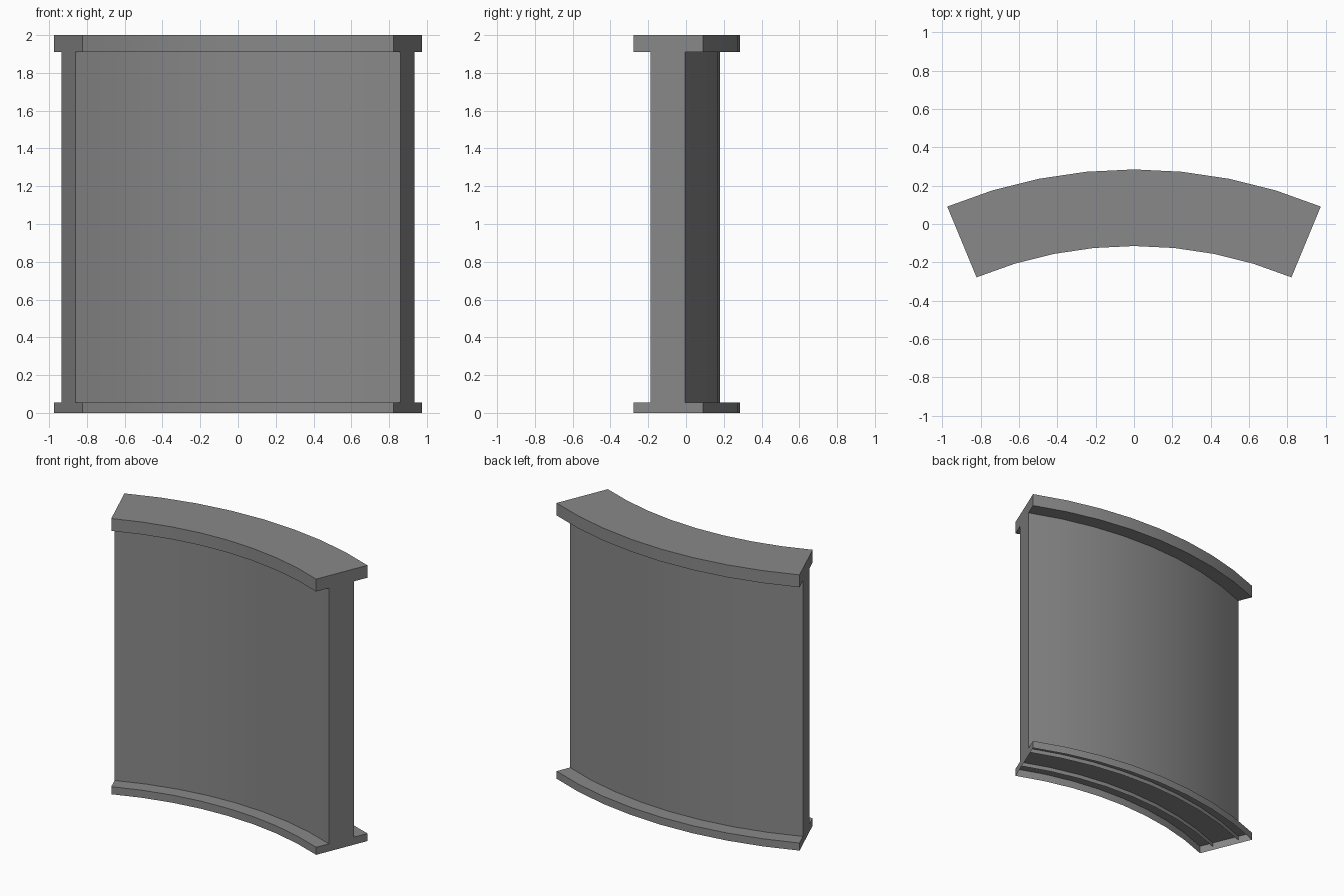
import bpy, bmesh, math

cube = bpy.data.objects.get("Cube")
if cube:
    bpy.data.objects.remove(cube, do_unlink=True)

# Shared arc: a 45 degree sweep in eight flat segments
CENTRE_Y = -2.263
HALF_ANGLE = math.radians(22.5)
SEGMENTS = 8
FLANGE = (2.148, 2.548)
WALL = (2.247, 2.443)

grey = bpy.data.materials.new("plain grey")
grey.use_nodes = True
colour = (0.25, 0.25, 0.25, 1)
grey.diffuse_color = colour
grey.node_tree.nodes["Principled BSDF"].inputs["Base Color"].default_value = colour


def curved_slab(name, radii, low, high, open_bottom=False, open_top=False):
    """Sweep a rectangular section along the arc and cap its ends."""
    inner, outer = radii
    section = [(inner, low), (outer, low), (outer, high), (inner, high)]
    bm = bmesh.new()
    rings = []
    for i in range(SEGMENTS + 1):
        a = HALF_ANGLE * (2 * i / SEGMENTS - 1)
        rings.append([bm.verts.new((r * math.sin(a), CENTRE_Y + r * math.cos(a), z))
                      for r, z in section])
    for a, b in zip(rings, rings[1:]):
        for k in range(4):
            if (k == 0 and open_bottom) or (k == 2 and open_top):
                continue
            n = (k + 1) % 4
            bm.faces.new((a[k], a[n], b[n], b[k]))
    bm.faces.new(rings[0])
    bm.faces.new(rings[-1])
    bmesh.ops.recalc_face_normals(bm, faces=bm.faces)
    # An open shell is oriented by its end face, which must point to -x
    bm.faces.ensure_lookup_table()
    if bm.faces[-1].normal.x < 0:
        bmesh.ops.reverse_faces(bm, faces=bm.faces)
    mesh = bpy.data.meshes.new(name)
    bm.to_mesh(mesh)
    bm.free()
    mesh.materials.append(grey)
    obj = bpy.data.objects.new(name, mesh)
    bpy.context.collection.objects.link(obj)
    bpy.ops.object.select_all(action="DESELECT")
    obj.select_set(True)
    bpy.context.view_layer.objects.active = obj
    bpy.ops.object.shade_smooth_by_angle(angle=math.radians(30))
    return obj


# Solid top flange, wall, and hollow base flange with the wall skirt inside
curved_slab("top_flange", FLANGE, 1.91, 2.0)
curved_slab("curved_wall", WALL, 0.055, 1.91, open_bottom=True, open_top=True)
curved_slab("base_flange", FLANGE, 0.0, 0.055, open_bottom=True)
curved_slab("wall_skirt", WALL, 0.025, 0.055, open_bottom=True, open_top=True)
